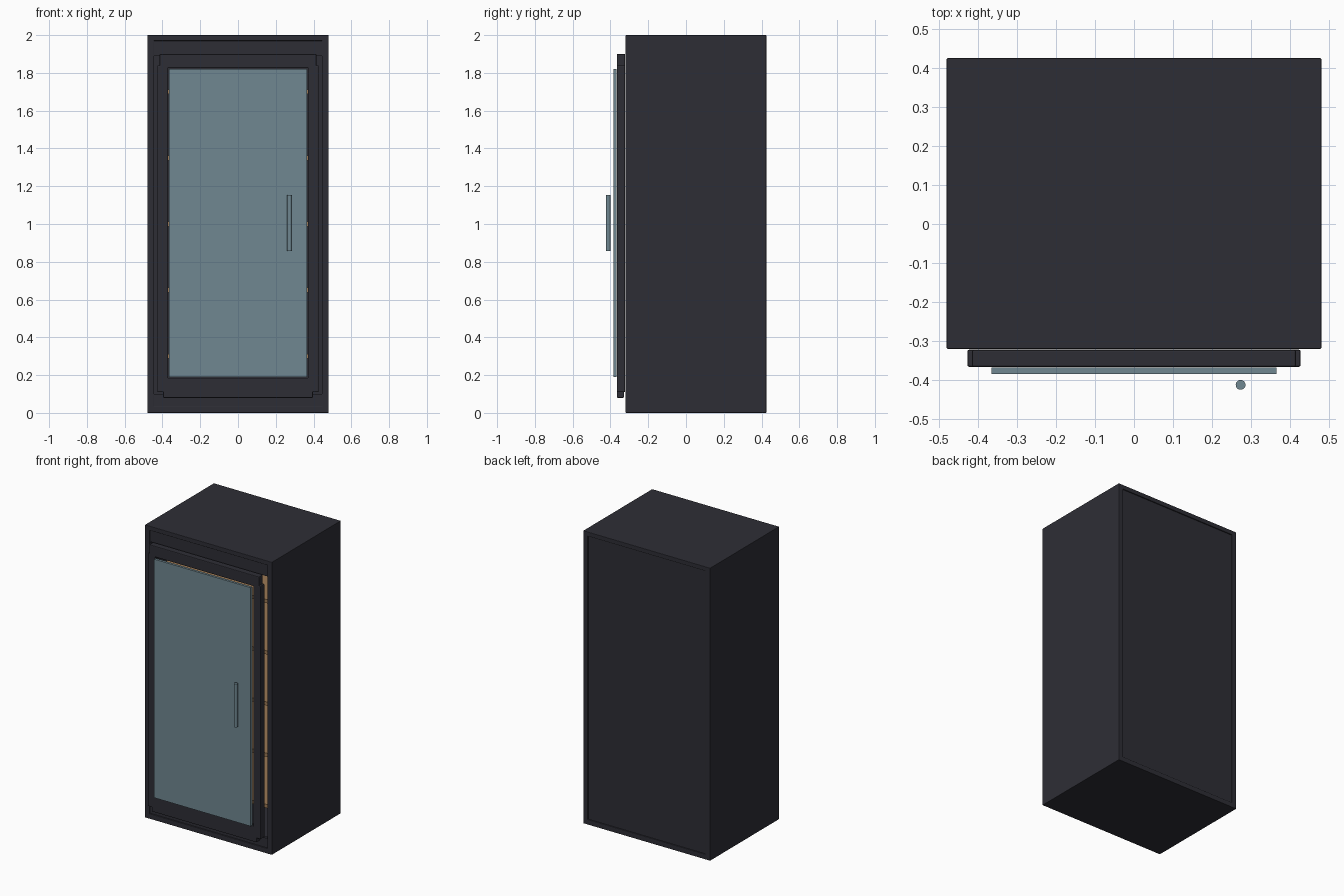
import bpy
import bmesh
from mathutils import Matrix

if "Cube" in bpy.data.objects:
    bpy.data.objects.remove(bpy.data.objects["Cube"])


def material(name, rgb):
    m = bpy.data.materials.new(name)
    m.diffuse_color = (*rgb, 1)
    m.use_nodes = True
    m.node_tree.nodes["Principled BSDF"].inputs["Base Color"].default_value = m.diffuse_color
    return m


dark = material("charcoal", (0.027, 0.027, 0.036))
glass = material("blue_grey_glass", (0.16, 0.245, 0.285))
wood = material("warm_wood", (0.33, 0.19, 0.09))


def finish(name, bm, mat):
    me = bpy.data.meshes.new(name)
    bm.to_mesh(me)
    bm.free()
    ob = bpy.data.objects.new(name, me)
    bpy.context.collection.objects.link(ob)
    me.materials.append(mat)
    return ob


def box(name, x, y, z, mat=dark, bevel=0.0):
    """Box from (min, max) ranges, with an optional small edge bevel."""
    bm = bmesh.new()
    bmesh.ops.create_cube(bm, size=1)
    for v in bm.verts:
        for i, r in enumerate((x, y, z)):
            v.co[i] = r[0] if v.co[i] < 0 else r[1]
    if bevel:
        bmesh.ops.bevel(bm, geom=bm.edges[:], offset=bevel, segments=2,
                        profile=0.5, affect='EDGES')
    return finish(name, bm, mat)


# Cabinet shell: sides, top, bottom, recessed back
for s, side in ((-1, "left"), (1, "right")):
    box(f"{side}_side", sorted((s * 0.445, s * 0.48)), (-0.32, 0.425), (0, 2), bevel=0.003)
box("top_panel", (-0.478, 0.478), (-0.32, 0.425), (1.97, 2), bevel=0.003)
box("bottom_panel", (-0.478, 0.478), (-0.32, 0.425), (0, 0.035), bevel=0.003)
box("back_panel", (-0.447, 0.447), (0.40, 0.418), (0.03, 1.972))

# Header and plinth strips above and below the door
box("header", (-0.447, 0.447), (-0.312, -0.29), (1.89, 1.972))
box("plinth", (-0.447, 0.447), (-0.312, -0.29), (0.03, 0.10))

# Wooden shelves
for i in range(5):
    z = 0.30 + 0.35 * i
    box(f"shelf_{i + 1}", (-0.42, 0.42), (-0.28, 0.40), (z - 0.0125, z + 0.0125), wood)

# Door frame: stiles and rails around a glazed opening
for s, side in ((-1, "left"), (1, "right")):
    box(f"door_{side}_stile", sorted((s * 0.37, s * 0.427)), (-0.366, -0.322),
        (0.11, 1.84), bevel=0.005)
box("door_top_rail", (-0.415, 0.415), (-0.366, -0.322), (1.825, 1.90), bevel=0.005)
box("door_bottom_rail", (-0.397, 0.397), (-0.366, -0.328), (0.08, 0.185), bevel=0.005)

# Glass pane just in front of the frame
box("glass_pane", (-0.365, 0.365), (-0.384, -0.367), (0.19, 1.82), glass)

# Round bar handle
bm = bmesh.new()
bmesh.ops.create_cone(bm, cap_ends=True, segments=24, radius1=0.0125, radius2=0.0125,
                      depth=0.295, matrix=Matrix.Translation((0.273, -0.412, 1.005)))
handle = finish("handle", bm, glass)
bpy.context.view_layer.objects.active = handle
handle.select_set(True)
bpy.ops.object.shade_smooth_by_angle()
